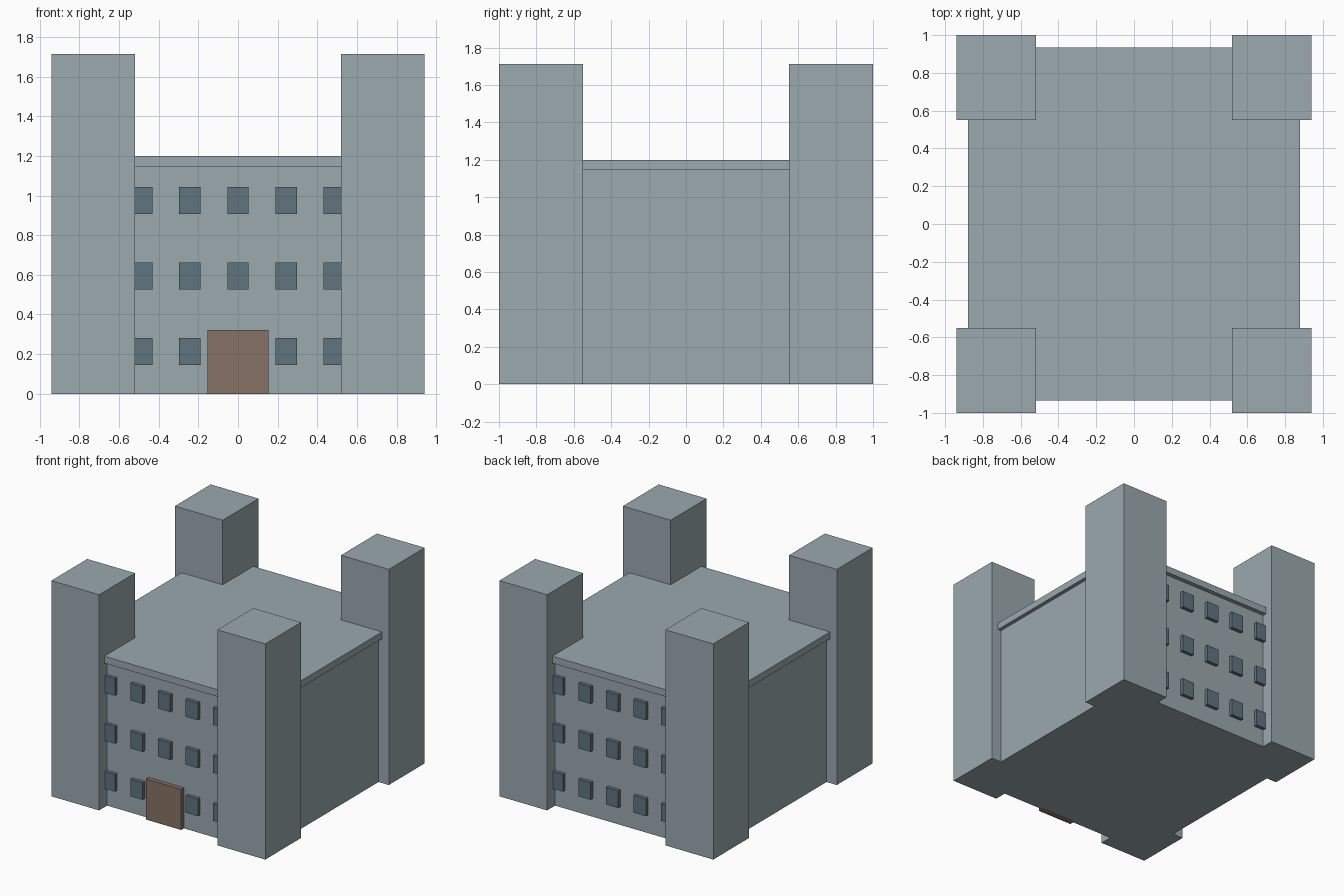
import bpy
import bmesh
from mathutils import Vector

if "Cube" in bpy.data.objects:
    bpy.data.objects.remove(bpy.data.objects["Cube"], do_unlink=True)


def material(name, rgb):
    mat = bpy.data.materials.new(name)
    mat.use_nodes = True
    mat.diffuse_color = (*rgb, 1)
    mat.node_tree.nodes["Principled BSDF"].inputs["Base Color"].default_value = (*rgb, 1)
    return mat


stone = material("grey_stone", (0.325, 0.398, 0.424))
glass = material("dark_blue_grey", (0.118, 0.176, 0.212))
wood = material("brown_wood", (0.24, 0.17, 0.13))


def box(name, low, high, mat):
    """Flat-sided box between two opposite corners."""
    low, high = Vector(low), Vector(high)
    bm = bmesh.new()
    bmesh.ops.create_cube(bm, size=1)
    bmesh.ops.scale(bm, vec=high - low, verts=bm.verts)
    bmesh.ops.translate(bm, vec=(low + high) / 2, verts=bm.verts)
    mesh = bpy.data.meshes.new(name)
    bm.to_mesh(mesh)
    bm.free()
    mesh.materials.append(mat)
    obj = bpy.data.objects.new(name, mesh)
    bpy.context.collection.objects.link(obj)
    return obj


WALL_X, WALL_Y, WALL_TOP = 0.85, 0.90, 1.145

# Main block and overhanging roof slab
box("main_block", (-WALL_X, -WALL_Y, 0), (WALL_X, WALL_Y, WALL_TOP), stone)
box("roof_slab", (-0.88, -0.935, WALL_TOP), (0.88, 0.935, 1.2), stone)

# Corner towers
for side, sx in (("left", 1), ("right", -1)):
    for end, sy in (("front", -1), ("back", 1)):
        xs = sorted((sx * 0.52, sx * 0.94))
        ys = sorted((sy * 0.55, sy * 1.0))
        box(f"{end}_{side}_tower", (xs[0], ys[0], 0), (xs[1], ys[1], 1.713), stone)

# Window rows on the front and back walls
for end, sy in (("front", -1), ("back", 1)):
    ys = sorted((sy * (WALL_Y - 0.02), sy * (WALL_Y + 0.028)))
    for row in range(3):
        z = 0.213 + row * 0.381
        for col in range(-2, 3):
            if end == "front" and row == 0 and col == 0:
                continue  # the door stands here
            x = col * 0.243
            box(f"{end}_window_{row + 1}_{col + 3}",
                (x - 0.054, ys[0], z - 0.068), (x + 0.054, ys[1], z + 0.068), glass)

# Front door
box("front_door", (-0.155, -WALL_Y - 0.034, 0), (0.155, -WALL_Y + 0.02, 0.322), wood)
